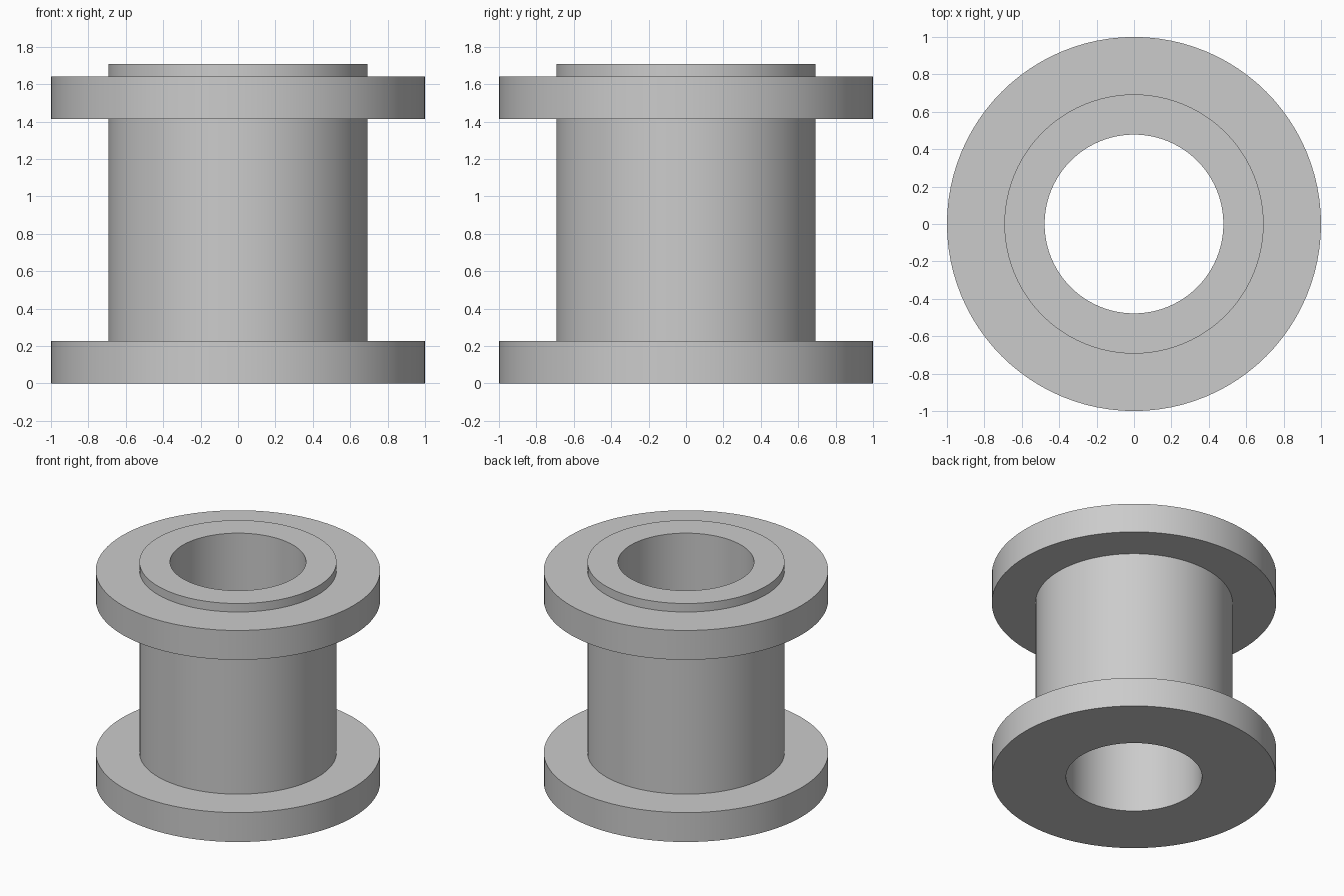
import bpy
import bmesh
import math

default_cube = bpy.data.objects.get("Cube")
if default_cube:
    bpy.data.objects.remove(default_cube, do_unlink=True)

# Main dimensions
SEGMENTS = 96
BORE_R, BARREL_R, FLANGE_R = 0.478, 0.693, 1.0
FLANGE_H = 0.228
UPPER_FLANGE_Z = 1.413
HEIGHT = 1.707

# Plain grey material
grey = bpy.data.materials.new("plain_grey")
grey.use_nodes = True
colour = (0.6, 0.6, 0.6, 1.0)
grey.diffuse_color = colour
grey.node_tree.nodes["Principled BSDF"].inputs["Base Color"].default_value = colour

# Closed half-section: bore, lower flange, barrel, upper flange, raised lip
upper_top = UPPER_FLANGE_Z + FLANGE_H
section = [
    (BORE_R, 0), (FLANGE_R, 0), (FLANGE_R, FLANGE_H),
    (BARREL_R, FLANGE_H), (BARREL_R, UPPER_FLANGE_Z),
    (FLANGE_R, UPPER_FLANGE_Z), (FLANGE_R, upper_top),
    (BARREL_R, upper_top), (BARREL_R, HEIGHT), (BORE_R, HEIGHT),
]


def revolve(name, profile, material):
    """Turn a closed profile around the z axis into a solid object."""
    bm = bmesh.new()
    verts = [bm.verts.new((r, 0, z)) for r, z in profile]
    edges = [bm.edges.new((v, verts[(i + 1) % len(verts)]))
             for i, v in enumerate(verts)]
    bmesh.ops.spin(bm, geom=verts + edges, cent=(0, 0, 0), axis=(0, 0, 1),
                   angle=math.tau, steps=SEGMENTS, use_merge=True)
    bmesh.ops.remove_doubles(bm, verts=bm.verts, dist=0.0001)
    bmesh.ops.recalc_face_normals(bm, faces=bm.faces)
    mesh = bpy.data.meshes.new(name)
    bm.to_mesh(mesh)
    bm.free()
    mesh.materials.append(material)
    obj = bpy.data.objects.new(name, mesh)
    bpy.context.collection.objects.link(obj)
    return obj


# Flanged sleeve, smooth around and crisp at the rims
sleeve = revolve("flanged_sleeve", section, grey)
bpy.ops.object.select_all(action="DESELECT")
sleeve.select_set(True)
bpy.context.view_layer.objects.active = sleeve
bpy.ops.object.shade_smooth_by_angle(angle=math.radians(30))
